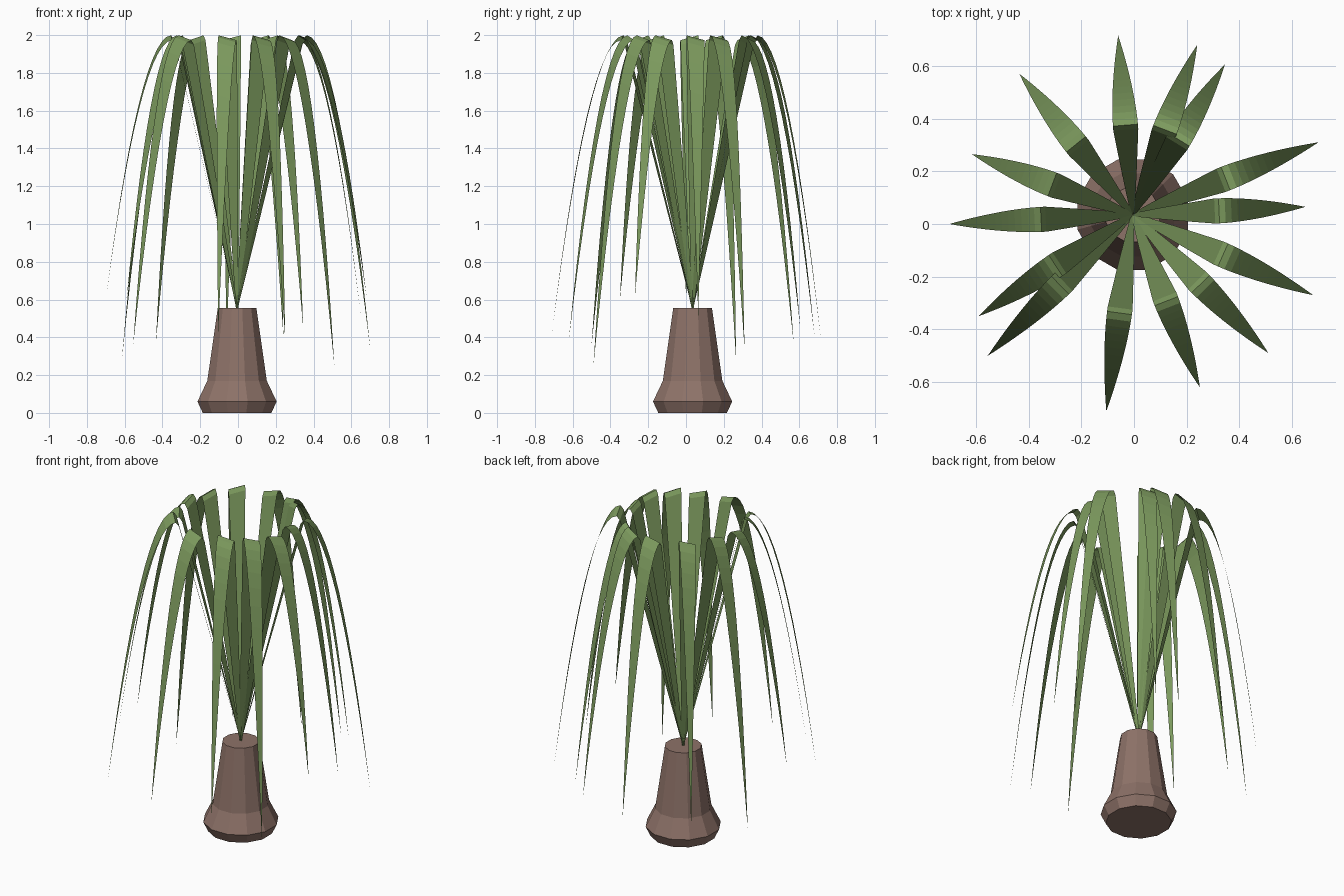
import bpy, math
from mathutils import Vector

if "Cube" in bpy.data.objects:
    bpy.data.objects.remove(bpy.data.objects["Cube"])

CX, CY = -0.005, 0.035


def material(name, rgb):
    m = bpy.data.materials.new(name)
    m.diffuse_color = (*rgb, 1)
    m.use_nodes = True
    m.node_tree.nodes["Principled BSDF"].inputs["Base Color"].default_value = m.diffuse_color
    return m


def mesh_object(name, verts, faces, mat):
    me = bpy.data.meshes.new(name)
    me.from_pydata(verts, [], faces)
    me.materials.append(mat)
    ob = bpy.data.objects.new(name, me)
    bpy.context.collection.objects.link(ob)
    return ob


green = material("leaf_green", (0.20, 0.32, 0.11))
brown = material("trunk_brown", (0.27, 0.17, 0.14))

# Faceted trunk base, turned from a profile of (radius, height)
SIDES = 12
profile = [(0.188, 0.0), (0.217, 0.06), (0.163, 0.17), (0.106, 0.555)]
verts, faces = [], []
for r, z in profile:
    for i in range(SIDES):
        a = math.tau * (i + 0.5) / SIDES
        verts.append((CX + r * math.cos(a), CY + r * math.sin(a), z))
for k in range(len(profile) - 1):
    for i in range(SIDES):
        j = (i + 1) % SIDES
        faces.append((k * SIDES + i, k * SIDES + j,
                      (k + 1) * SIDES + j, (k + 1) * SIDES + i))
faces.append(tuple(reversed(range(SIDES))))
faces.append(tuple(range((len(profile) - 1) * SIDES, len(profile) * SIDES)))
mesh_object("trunk_base", verts, faces, brown)


def leaf(name, tip, width=0.095, base_z=0.55, peak_z=1.986):
    """Strip rising straight to a peak, then arching down to a pointed tip."""
    out = Vector((tip[0] - CX, tip[1] - CY, 0))
    reach = out.length
    out.normalize()
    # right-hand edge sits slightly higher than the left
    side = Vector((out.y, -out.x, 0.27))
    peak = 0.5 * reach
    stations = []
    for i in range(5):                       # rising half
        s = i / 4
        stations.append((peak * 0.95 * s, base_z + (peak_z - 0.025 - base_z) * s,
                         0.012 + (width - 0.012) * s ** 0.9))
    steps = 14
    for i in range(steps + 1):               # drooping half
        t = i / steps
        stations.append((peak + (reach - peak) * t,
                         peak_z - (peak_z - tip[2]) * t ** 1.9,
                         width * (1 - t ** 1.7)))
    vs, fs = [], []
    for r, z, w in stations[:-1]:
        c = Vector((CX, CY, z)) + out * r
        vs += [c - side * w / 2, c + side * w / 2]
    n = len(stations) - 1
    for k in range(n - 1):
        fs.append((2 * k, 2 * k + 1, 2 * k + 3, 2 * k + 2))
    vs.append(Vector(tip))
    fs.append((2 * n - 2, 2 * n - 1, 2 * n))
    return mesh_object(name, vs, fs, green)


# Leaf crown, one strip per tip position
tips = [
    (-0.06, 0.715, 0.38), (0.24, 0.68, 0.41), (0.345, 0.605, 0.45),
    (0.70, 0.31, 0.34), (0.65, 0.065, 0.51), (0.68, -0.27, 0.62),
    (0.51, -0.49, 0.25), (0.25, -0.62, 0.39), (-0.105, -0.71, 0.42),
    (-0.555, -0.50, 0.36), (-0.59, -0.35, 0.60), (-0.70, 0.0, 0.60),
    (-0.615, 0.265, 0.28), (-0.435, 0.57, 0.37),
]
for i, tip in enumerate(tips):
    leaf(f"leaf_{i + 1}", tip)
